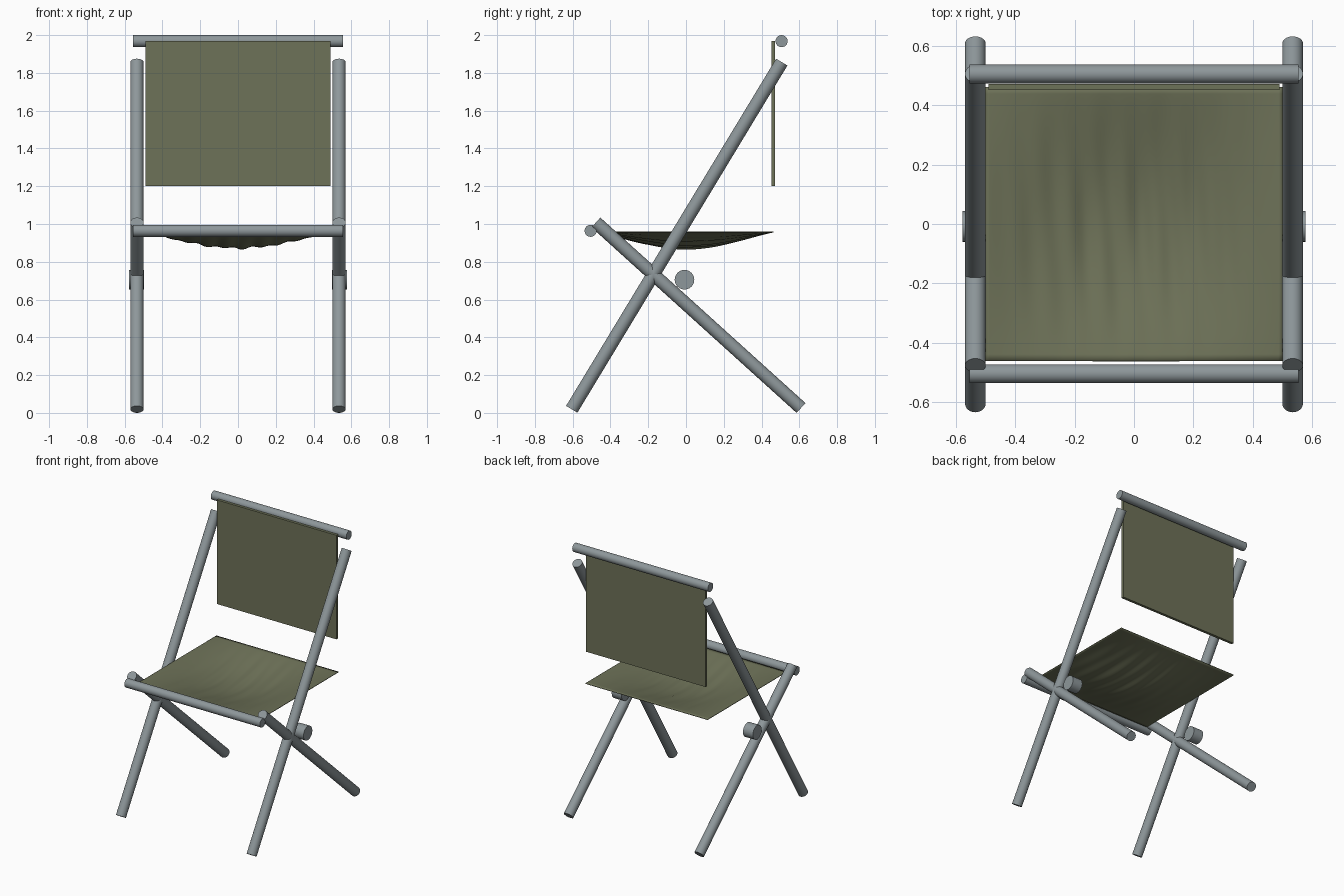
import bpy, bmesh, math
from mathutils import Vector

if "Cube" in bpy.data.objects:
    bpy.data.objects.remove(bpy.data.objects["Cube"])


def material(name, rgb):
    m = bpy.data.materials.new(name)
    m.diffuse_color = (*rgb, 1)
    m.use_nodes = True
    m.node_tree.nodes["Principled BSDF"].inputs["Base Color"].default_value = m.diffuse_color
    return m


METAL = material("grey metal", (0.27, 0.31, 0.325))
CANVAS = material("olive canvas", (0.155, 0.168, 0.098))


def tube(name, a, b, r):
    a, b = Vector(a), Vector(b)
    bpy.ops.mesh.primitive_cylinder_add(vertices=24, radius=r, depth=(b - a).length,
                                        location=(a + b) / 2)
    o = bpy.context.object
    o.rotation_euler = (b - a).to_track_quat('Z', 'Y').to_euler()
    o.name = name
    o.data.materials.append(METAL)
    bpy.ops.object.shade_smooth_by_angle(angle=math.radians(40))
    return o


# crossed legs and pivot discs on both sides
for s, side in ((-1, "left"), (1, "right")):
    x = s * 0.535
    tube("back_leg_" + side, (x, -0.605, 0.019), (x, 0.507, 1.857), 0.035)
    tube("front_leg_" + side, (x, 0.609, 0.026), (x, -0.477, 1.008), 0.035)
    tube("pivot_" + side, (s * 0.497, -0.008, 0.705), (s * 0.578, -0.008, 0.705), 0.052)

# cross rails
tube("top_rail", (-0.555, 0.506, 1.968), (0.555, 0.506, 1.968), 0.032)
tube("front_rail", (-0.555, -0.505, 0.964), (0.555, -0.505, 0.964), 0.032)

# back panel
bpy.ops.mesh.primitive_cube_add(size=1, location=(0, 0.462, 1.585))
back = bpy.context.object
back.name = "back_panel"
back.scale = (0.98, 0.02, 0.77)
back.data.materials.append(CANVAS)

# sagging seat cloth with fine folds running front to back
bm = bmesh.new()
bmesh.ops.create_grid(bm, x_segments=80, y_segments=40, size=1)
for v in bm.verts:
    u, w = v.co.x, v.co.y
    sag = max(0, math.cos(u * math.pi / 2)) ** 1.15 * max(0, math.cos(w * math.pi / 2)) ** 1.15
    fold = 0.005 * math.sin(33 * u + 2 * w) + 0.003 * math.sin(19 * u - 3 * w + 1)
    v.co = (u * 0.5, w * 0.462, 0.96 - sag * (0.083 + fold))
mesh = bpy.data.meshes.new("seat")
bm.to_mesh(mesh)
bm.free()
seat = bpy.data.objects.new("seat", mesh)
bpy.context.collection.objects.link(seat)
mesh.materials.append(CANVAS)
mod = seat.modifiers.new("thickness", 'SOLIDIFY')
mod.thickness = 0.005
bpy.ops.object.select_all(action='DESELECT')
seat.select_set(True)
bpy.context.view_layer.objects.active = seat
bpy.ops.object.shade_smooth_by_angle(angle=math.radians(40))
